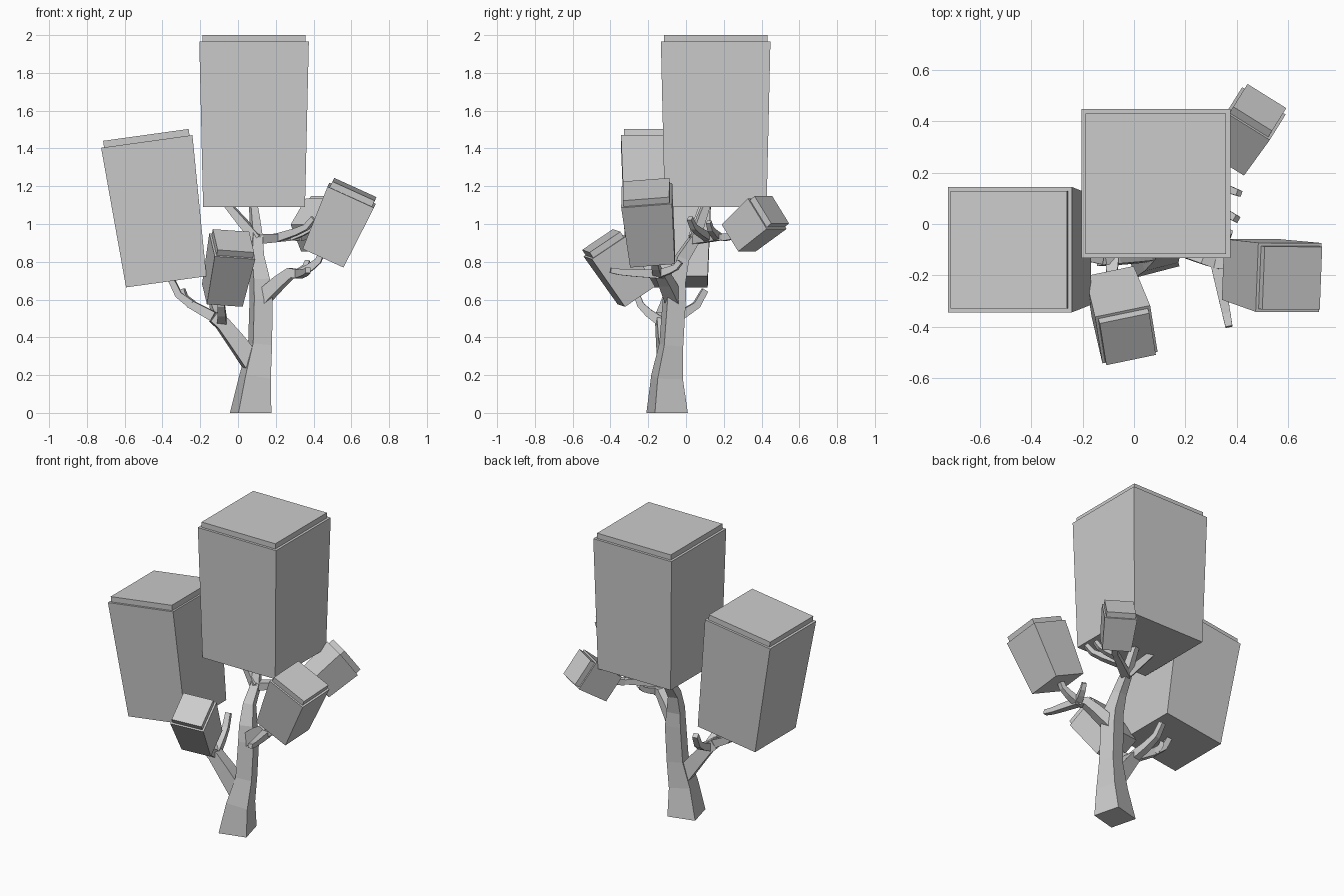
import bpy, bmesh
from mathutils import Vector

if "Cube" in bpy.data.objects:
    bpy.data.objects.remove(bpy.data.objects["Cube"])

Z = Vector((0, 0, 1))


def square_tube(name, pts, halves, hint=None):
    """Square section swept through points with given half widths, closed at both ends."""
    bm = bmesh.new()
    u = Vector(hint) if hint else (pts[1] - pts[0]).cross(Z)
    rings = []
    for i, (p, h) in enumerate(zip(pts, halves)):
        t = (pts[min(i + 1, len(pts) - 1)] - pts[max(i - 1, 0)]).normalized()
        if p.z == 0:
            t = Z
        u = (u - t * u.dot(t)).normalized()
        v = t.cross(u)
        rings.append([bm.verts.new(p + c * h) for c in (-u - v, u - v, u + v, v - u)])
    for r, s in zip(rings, rings[1:]):
        for k in range(4):
            bm.faces.new((r[k], r[k - 3], s[k - 3], s[k]))
    bm.faces.new(rings[0][::-1])
    bm.faces.new(rings[-1])
    bmesh.ops.recalc_face_normals(bm, faces=bm.faces)
    mesh = bpy.data.meshes.new(name)
    bm.to_mesh(mesh)
    bm.free()
    bpy.context.collection.objects.link(bpy.data.objects.new(name, mesh))


def foliage(name, bottom, lip, half, hint, taper=.88):
    """Tapered block with a slightly smaller raised cap."""
    b, l = Vector(bottom), Vector(lip)
    top = l + (l - b).normalized() * .035
    inner = half - .008 - half * .03
    square_tube(name, [b, l, l, top], [half * taper, half, inner, inner], hint)


def limb(name, start, end, half, sag=1.0):
    """Branch that runs outward, then turns up (sag > 0) or levels off (sag < 0)."""
    s, d = Vector(start), Vector(end) - Vector(start)
    flat, rise = Vector((d.x, d.y, 0)), Z * d.z
    pts = [s, s + flat * .5 + rise * (.5 - .2 * sag),
           s + flat * .8 + rise * (.8 - .25 * sag), s + d]
    square_tube(name, pts, [half, half * .83, half * .7, half * .6])
    return pts


# Foliage blocks
foliage("foliage_top", (.085, .157, 1.09), (.085, .157, 1.965), .29, (1, 0, 0), .93)
foliage("foliage_left", (-.38, -.1, .694), (-.483, -.1, 1.437), .244, (1, 0, 0))
foliage("foliage_right", (.455, -.177, .828), (.602, -.208, 1.152), .135, (2, 0, -1))
foliage("foliage_back", (.381, .279, .926), (.475, .43, 1.055), .1, (.85, -.53, 0))
foliage("foliage_front", (-.083, -.263, .622), (-.03, -.43, .882), .11, (1, .16, 0))

# Trunk
trunk = [Vector(p) for p in ((.067, -.1, 0), (.09, -.1, .19), (.117, -.078, .36),
                             (.122, -.062, .6), (.115, -.055, .7), (.1, -.02, .82), (.1, .045, .92))]
square_tube("trunk", trunk, (.09, .069, .052, .05, .044, .032, .026), (1, .26, 0))

# Left side limbs
left = limb("left_limb", (.1, -.09, .23), (-.13, -.13, .51), .052, -.3)
branch = limb("left_branch", left[3], (-.36, -.09, .72), .026)
limb("left_stub", branch[1], (-.295, -.09, .655), .022)
limb("front_branch", left[2], (-.09, -.27, .65), .026)
limb("left_back_stub", left[2], (-.14, .1, .65), .027)

# Right side limbs
right = limb("right_limb", trunk[3], (.32, -.15, .735), .039, -1)
limb("right_branch", right[3], (.45, -.17, .86), .024)
limb("right_front_stub", right[3], (.37, -.4, .755), .023)
limb("right_back_stub", right[3], (.37, -.03, .8), .022)

# Crown limbs
limb("top_branch", trunk[6], (.075, .125, 1.12), .026, -.5)
limb("top_left_branch", trunk[6], (-.07, .1, 1.12), .027, 0)
back = limb("back_limb", trunk[6], (.32, .2, .93), .026, -1)
limb("back_branch", back[3], (.4, .3, .95), .02)
limb("back_stub_near", back[1], (.4, .02, 1.03), .022)
limb("back_stub_far", back[2], (.41, .12, 1.01), .02)
